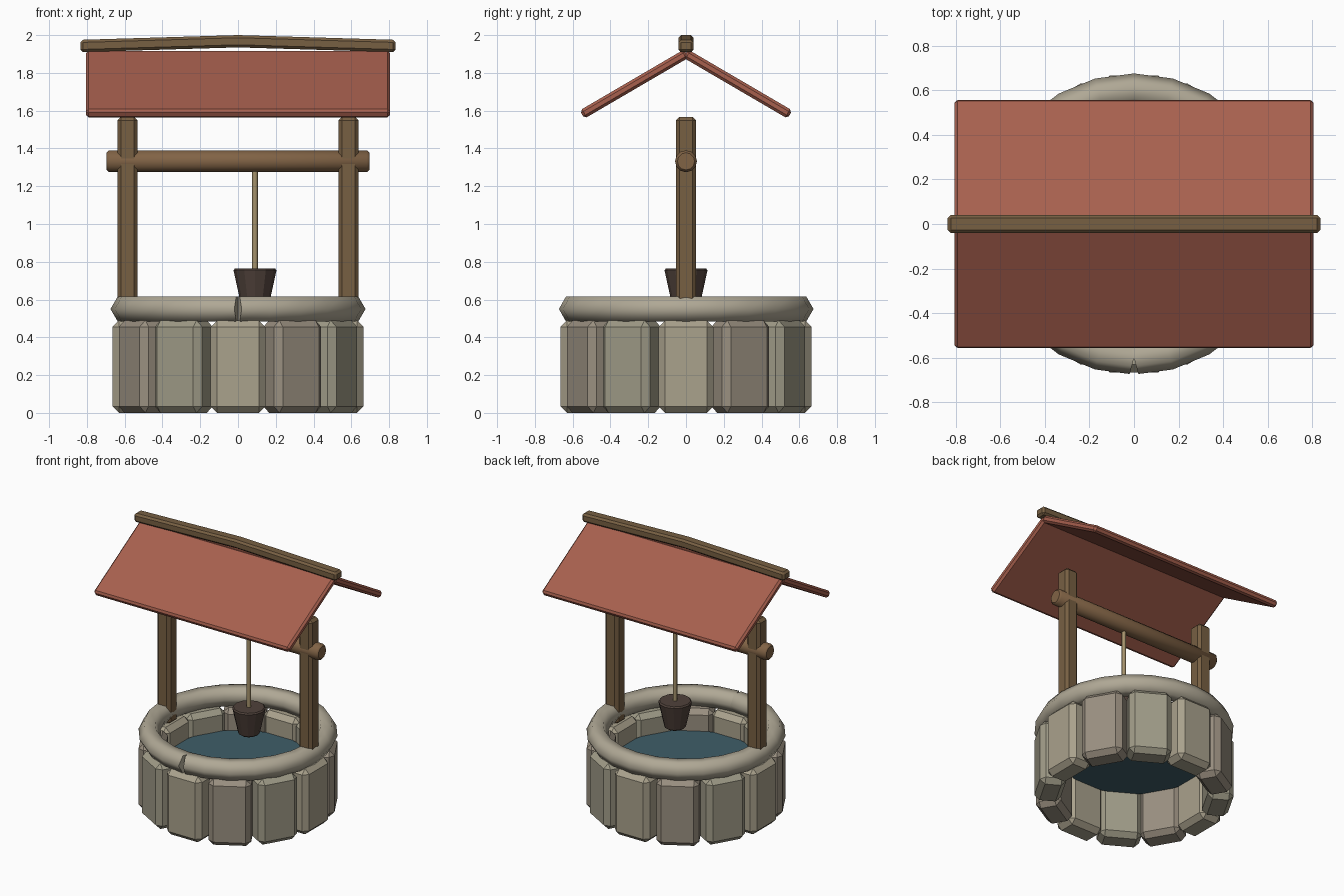
import bpy, bmesh, math
from mathutils import Matrix, Vector

if "Cube" in bpy.data.objects:
    bpy.data.objects.remove(bpy.data.objects["Cube"])


def colour(name, r, g, b):
    m = bpy.data.materials.new(name)
    m.diffuse_color = (r, g, b, 1)
    m.use_nodes = True
    m.node_tree.nodes["Principled BSDF"].inputs["Base Color"].default_value = m.diffuse_color
    return m


STONES = [colour("warm stone", .40, .36, .265),
          colour("dark stone", .32, .275, .215),
          colour("green stone", .35, .33, .245)]
RIM = colour("rim stone", .43, .39, .30)
POST = colour("post wood", .185, .115, .055)
AXLE = colour("axle wood", .22, .125, .06)
ROPE = colour("rope fibre", .38, .29, .15)
BUCKET = colour("bucket wood", .08, .054, .043)
ROOF = colour("red roof", .39, .117, .076)
WATER = colour("water blue", .05, .11, .14)


def finish(bm, name, mat, smooth=False):
    bmesh.ops.recalc_face_normals(bm, faces=bm.faces)
    me = bpy.data.meshes.new(name)
    for f in bm.faces:
        f.smooth = smooth and len(f.verts) == 4
    bm.to_mesh(me)
    bm.free()
    me.materials.append(mat)
    ob = bpy.data.objects.new(name, me)
    bpy.context.collection.objects.link(ob)
    return ob


def chamfer(bm, edges, width):
    bmesh.ops.bevel(bm, geom=list(edges), offset=width, segments=1,
                    affect='EDGES', clamp_overlap=True)


def block(name, size, matrix, mat, bevel):
    bm = bmesh.new()
    bmesh.ops.create_cube(bm, size=1, matrix=Matrix.Diagonal((*size, 1)))
    chamfer(bm, bm.edges, bevel)
    bm.transform(matrix)
    return finish(bm, name, mat)


def round_part(name, r_low, r_high, length, sides, matrix, mat, bevel=0, smooth=False):
    bm = bmesh.new()
    bmesh.ops.create_cone(bm, cap_ends=True, segments=sides, radius1=r_low,
                          radius2=r_high, depth=length)
    if bevel:
        chamfer(bm, [e for e in bm.edges
                     if any(len(f.verts) > 4 for f in e.link_faces)], bevel)
    bm.transform(matrix)
    return finish(bm, name, mat, smooth)


T = Matrix.Translation

# Ring of twelve wall stones in three repeating tones
for i in range(12):
    turn = Matrix.Rotation(math.radians(-90 + 30 * i), 4, 'Z')
    block(f"wall_stone_{i + 1}", (.18, .29, .49), turn @ T((.575, 0, .245)),
          STONES[i % 3], .035)

# Six-sided rim, open at the front where its two ends meet
bm = bmesh.new()
rings = []
N = 24
for i in range(N + 1):
    a = math.radians(-90 + 360 * i / N)
    tilt = math.radians(15) * ((i == 0) - (i == N))
    centre = Vector((.60 * math.cos(a), .60 * math.sin(a), .55))
    out = Vector((math.cos(a + tilt), math.sin(a + tilt), 0))
    rings.append([bm.verts.new(centre + out * .075 * math.cos(k * math.pi / 3)
                               + Vector((0, 0, .075 * math.sin(k * math.pi / 3))))
                  for k in range(6)])
for p, q in zip(rings, rings[1:]):
    for k in range(6):
        bm.faces.new((p[k], q[k], q[(k + 1) % 6], p[(k + 1) % 6]))
bm.faces.new(rings[0])
bm.faces.new(rings[-1])
finish(bm, "rim", RIM, smooth=True)

# Water surface
bm = bmesh.new()
bmesh.ops.create_circle(bm, cap_ends=True, segments=32, radius=.5, matrix=T((0, 0, .335)))
finish(bm, "water", WATER)

# Posts and sloping roof panels, mirrored in pairs
for side, s in (("left", -1), ("right", 1)):
    block(f"{side}_post", (.108, .108, 1.09), T((s * .585, 0, 1.022)), POST, .02)
for side, s in (("front", -1), ("back", 1)):
    tilt = Matrix.Rotation(math.radians(-30.3) * s, 4, 'X')
    block(f"{side}_roof_panel", (1.61, .64, .05),
          T((0, s * .274, 1.741)) @ tilt, ROOF, .014)

# Axle across the posts
round_part("axle", .058, .058, 1.39, 12,
           T((0, 0, 1.332)) @ Matrix.Rotation(math.pi / 2, 4, 'Y'), AXLE, .012, True)

# Ridge beam with a slight peak in the middle
bm = bmesh.new()
bmesh.ops.create_cube(bm, size=1, matrix=Matrix.Diagonal((1.67, .082, .065, 1)))
chamfer(bm, bm.edges, .014)
bmesh.ops.bisect_plane(bm, geom=bm.verts[:] + bm.edges[:] + bm.faces[:],
                       plane_co=(0, 0, 0), plane_no=(1, 0, 0))
for v in bm.verts:
    v.co.z += 1.9675 - .03 * abs(v.co.x)
finish(bm, "ridge_beam", POST)

# Rope and bucket
round_part("rope", .015, .015, .58, 8, T((.09, 0, 1.04)), ROPE, smooth=True)
round_part("bucket", .072, .116, .20, 12, T((.09, 0, .665)), BUCKET, .01)
